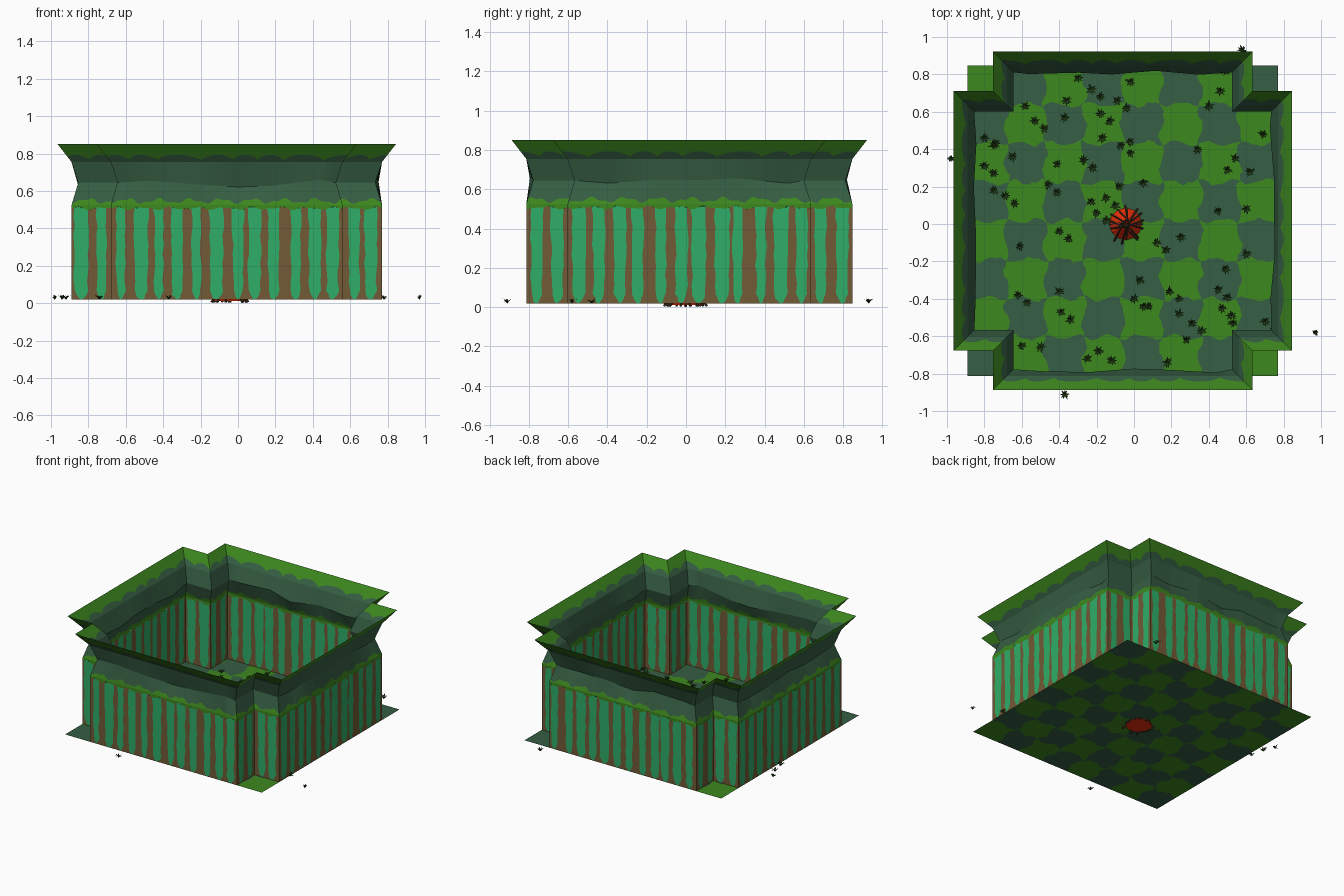
import bpy, bmesh, math, random
from mathutils import Vector

if "Cube" in bpy.data.objects:
    bpy.data.objects.remove(bpy.data.objects["Cube"])
random.seed(4)
CX, CY, Z0 = -0.06, 0.017, 0.02     # centre of the plot and ground height
A, B = 0.83, 0.62                   # outer half size, half size at the notches


def mat(name, r, g, b):
    lin = [(c / 255 / 12.92) if c < 10 else ((c / 255 + 0.055) / 1.055) ** 2.4 for c in (r, g, b)]
    m = bpy.data.materials.new(name)
    m.diffuse_color = (*lin, 1)
    m.use_nodes = True
    m.node_tree.nodes["Principled BSDF"].inputs["Base Color"].default_value = m.diffuse_color
    return m


GRASS = mat("grass_green", 61, 136, 30)
DARK = mat("dark_green", 54, 94, 67)
STRIPE = mat("jade_green", 46, 174, 104)
BROWN = mat("bark_brown", 114, 90, 53)
BLADE = mat("blade_green", 33, 62, 20)
FLAME = mat("flame_red", 232, 46, 10)
WOOD = mat("burnt_wood", 72, 54, 34)


def make(name, bm, mats):
    me = bpy.data.meshes.new(name)
    bm.to_mesh(me)
    bm.free()
    for m in mats:
        me.materials.append(m)
    ob = bpy.data.objects.new(name, me)
    bpy.context.collection.objects.link(ob)
    return ob


# checkered floor with ragged cell borders
bm = bmesh.new()
K, N = 8, 64
grid = []
for j in range(N + 1):
    row = []
    for i in range(N + 1):
        x, y = -A + 2 * A * i / N, -A + 2 * A * j / N
        jx = 0.014 * math.sin(33 * y + 9 * x) + random.uniform(-.007, .007)
        jy = 0.014 * math.sin(37 * x - 7 * y) + random.uniform(-.007, .007)
        if i in (0, N): jx = 0
        if j in (0, N): jy = 0
        row.append(bm.verts.new((CX + x + jx, CY + y + jy, Z0)))
    grid.append(row)
for j in range(N):
    for i in range(N):
        f = bm.faces.new((grid[j][i], grid[j][i + 1], grid[j + 1][i + 1], grid[j + 1][i]))
        f.material_index = 1 - (i // K + j // K) % 2
make("checkered_floor", bm, [GRASS, DARK])

# plus-shaped outline, counter-clockwise
outline = []
quarter = [(B, -A), (B, -B), (A, -B)]
for _ in range(4):
    outline += quarter
    quarter = [(-y, x) for x, y in quarter]
# wobble of the pinched ring on each long side: (u, height change, sideways change)
wobble = [[(0, 0, 0)] + [(u, random.uniform(-.028, .02), random.uniform(-.015, .02))
          for u in (.15, .35, .55, .7, .93)] + [(1, 0, 0)] for _ in outline]
RINGS = [(Z0, 0), (.525, 0), (.645, -.036), (.755, 0), (.85, .074)]


def side(i):
    return outline[i], outline[(i + 1) % 12]


def length(i):
    a, b = side(i)
    return math.hypot(b[0] - a[0], b[1] - a[1])


def ring_point(i, k, u):
    z, o = RINGS[k]
    a, b = [Vector((x + o * math.copysign(1, x), y + o * math.copysign(1, y), z)) for x, y in side(i)]
    p = a.lerp(b, u)
    if k == 2 and length(i) > 1:
        d = (b - a).normalized()
        for (u0, z0, s0), (u1, z1, s1) in zip(wobble[i], wobble[i][1:]):
            if u0 <= u <= u1:
                t = (u - u0) / (u1 - u0)
                p += Vector((d.y, -d.x, 0)) * (s0 + (s1 - s0) * t)
                p.z += z0 + (z1 - z0) * t
                break
    return p


def wall_point(i, u, z):
    pts = [ring_point(i, k, u) for k in range(5)]
    for lo, hi in zip(pts, pts[1:]):
        if z <= hi.z + 1e-6:
            break
    p = lo.lerp(hi, min(1, max(0, (z - lo.z) / (hi.z - lo.z))))
    return p + Vector((CX, CY, 0))


def along(i, u):
    p = ring_point(i, 0, u)
    return p.x + p.y


def moss_low(i, u):
    s = along(i, u)
    return .507 + .006 * math.sin(43 * s) + .004 * math.sin(71 * s + 1)


def moss_high(i, u):
    s = along(i, u)
    return .547 + .011 * math.sin(37 * s + 2) + .006 * math.sin(83 * s)


def scallop(i, u):
    s = along(i, u)
    return .763 + .03 * abs(math.sin(19 * s + .7 * math.sin(9 * s))) ** .6


def add_quads(bm, rows, index):
    vs = [[bm.verts.new(p) for p in r] for r in rows]
    for r0, r1 in zip(vs, vs[1:]):
        for c in range(len(r0) - 1):
            f = bm.faces.new((r0[c], r0[c + 1], r1[c + 1], r1[c]))
            f.material_index = index


# striped lower wall: wobbling boards, green tips narrowing at the foot
bm = bmesh.new()
ROWS = [0, .02, .05, .1, .2, .3, .4, .5, .6, .7, .8, .9, 1]
for i in range(12):
    L = length(i)
    n = 12 if L > 1 else 2
    pitch = 1 / n
    edges = []
    for k in range(n):
        mid = (k + .5 + random.uniform(-.12, .12)) * pitch
        half = random.uniform(.21, .34) * pitch
        left, right = [], []
        for h in ROWS:
            w = half * min(1, .15 + (h / .12) ** .6) * (1 + .15 * h)
            left.append(mid - w + random.uniform(-.05, .05) * pitch)
            right.append(max(left[-1] + .02 * pitch, mid + w + random.uniform(-.05, .05) * pitch))
        edges += [left, right]
    edges = [[0] * len(ROWS)] + edges + [[1] * len(ROWS)]
    for e, (l, r) in enumerate(zip(edges, edges[1:])):
        rows = []
        for q, h in enumerate(ROWS):
            us = [min(1, max(0, l[q] + (r[q] - l[q]) * c / 3)) for c in range(4)]
            rows.append([wall_point(i, u, Z0 + h * (moss_low(i, u) - Z0)) for u in us])
        add_quads(bm, rows, e % 2)
bmesh.ops.remove_doubles(bm, verts=bm.verts, dist=1e-5)
make("striped_wall", bm, [BROWN, STRIPE])

# pinched and flared hedge top with mossy edges
bm = bmesh.new()
pinch = lambda i, u: ring_point(i, 2, u).z
LEVELS = [moss_low, lambda i, u: .525, moss_high, pinch, lambda i, u: .755, scallop, lambda i, u: .85]
for i in range(12):
    cols = 100 if length(i) > 1 else 18
    for b, index in enumerate((0, 0, 1, 1, 1, 0)):
        rows = [[wall_point(i, c / cols, lev(i, c / cols)) for c in range(cols + 1)]
                for lev in LEVELS[b:b + 2]]
        add_quads(bm, rows, index)
bmesh.ops.remove_doubles(bm, verts=bm.verts, dist=1e-5)
make("hedge_top", bm, [GRASS, DARK])

# grass tufts: (x, y) in hundredths, some with a close neighbour
TUFTS = [(-30, 78), (-36, 66), (-23, 72), (-2, 76), (-9, 66), (-58, 63), (-53, 55), (-37, 57), (-18, 59),
         (-17, 46), (-7, 42), (-2, 44), (-27, 34), (-41, 32), (-80, 46), (-74, 43), (-80, 31), (-75, 18),
         (-69, 15), (-65, 36), (-46, 21), (-23, 12), (-15, 14), (-8, 20), (-20, 6), (5, 22), (12, -10),
         (25, -7), (-40, -4), (-61, -12), (-62, -38), (-40, -36), (-39, -47), (3, -30), (0, -40), (8, -44),
         (19, -36), (24, -48), (31, -53), (28, -62), (45, -35), (49, -24), (47, -45), (53, -53), (70, -52),
         (60, -16), (60, 8), (45, 7), (50, 29), (62, 28), (34, 40), (40, 63), (46, 71), (69, 48),
         (-60, -65), (-50, -66), (-25, -72), (-19, -68), (-12, -73), (18, -74),
         (49, 82), (54, 35), (58, 93), (-98, 35), (97, -58), (-37, -91)]
OUTER = [(-94, 27), (-92, 17), (78, -48), (-74, -62)]
bm = bmesh.new()
for tx, ty in TUFTS + OUTER + [(x + 5, y - 4) for x, y in TUFTS[2:46:2]]:
    base = Vector((tx / 100, ty / 100, Z0))
    turn = random.random() * 6
    for k in range(9):
        a = turn + k * math.tau / 9 + random.uniform(-.25, .25)
        d = Vector((math.cos(a), math.sin(a), 0))
        s = Vector((-d.y, d.x, 0)) * .0045
        r, h = random.uniform(.022, .034), random.uniform(.012, .026)
        if abs(tx) > 96:
            r *= .7
        up = Vector((0, 0, h))
        p = [bm.verts.new(v) for v in (base - s * .5, base + s * .5, base + d * r * .5 + up * .8 + s,
                                       base + d * r * .5 + up * .8 - s, base + d * r + up)]
        bm.faces.new(p[:4])
        bm.faces.new((p[3], p[2], p[4]))
make("grass_tufts", bm, [BLADE])

# campfire: flame cone inside a ring of leaning sticks
FIRE = Vector((-.045, 0, 0))
bm = bmesh.new()
bmesh.ops.create_cone(bm, cap_ends=True, segments=12, radius1=.092, radius2=.012, depth=.11)
bmesh.ops.translate(bm, verts=bm.verts, vec=FIRE + Vector((0, 0, .067)))
make("fire_flame", bm, [FLAME])

bm = bmesh.new()
for k in range(18):
    a = k * math.tau / 18 + random.uniform(-.15, .15)
    d = Vector((math.cos(a), math.sin(a), 0))
    s = Vector((-d.y, d.x, 0)) * random.uniform(-.02, .02)
    foot = FIRE + d * random.uniform(.085, .118) + Vector((0, 0, .006))
    tip = FIRE - d * random.uniform(-.03, .02) + s + Vector((0, 0, random.uniform(.12, .16)))
    axis = tip - foot
    new = bmesh.ops.create_cone(bm, cap_ends=True, segments=6, radius1=.0065, radius2=.0045,
                                depth=axis.length)["verts"]
    bmesh.ops.rotate(bm, verts=new, matrix=axis.to_track_quat('Z', 'Y').to_matrix())
    bmesh.ops.translate(bm, verts=new, vec=(foot + tip) / 2)
make("fire_sticks", bm, [WOOD])
